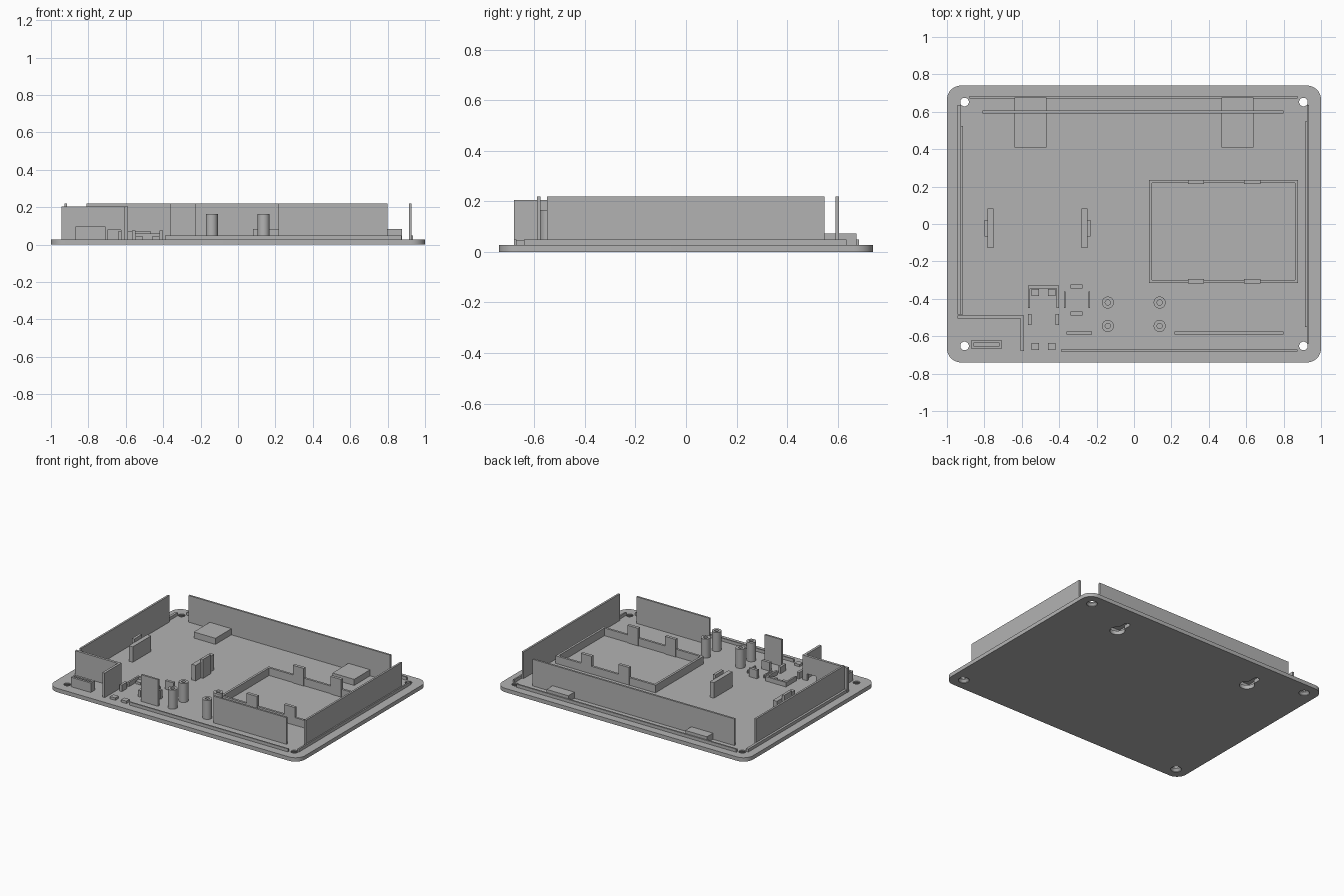
import bpy, bmesh, math
from mathutils import Vector, Matrix

cube = bpy.data.objects.get("Cube")
if cube:
    bpy.data.objects.remove(cube, do_unlink=True)

GREY = (0.45, 0.45, 0.45, 1)
grey = bpy.data.materials.new("plain grey")
grey.use_nodes = True
grey.diffuse_color = GREY
grey.node_tree.nodes["Principled BSDF"].inputs["Base Color"].default_value = GREY

FLOOR = 0.028   # top of the base plate
SINK = 0.02     # parts start slightly inside the plate
TALL = 0.22     # top of the outer walls


def finish(name, bm):
    bmesh.ops.recalc_face_normals(bm, faces=bm.faces)
    mesh = bpy.data.meshes.new(name)
    bm.to_mesh(mesh)
    bm.free()
    mesh.materials.append(grey)
    obj = bpy.data.objects.new(name, mesh)
    bpy.context.collection.objects.link(obj)
    return obj


def boxes(name, *specs):
    """One object from boxes given as x0, x1, y0, y1, top[, bottom]."""
    bm = bmesh.new()
    for x0, x1, y0, y1, top, *low in specs:
        bottom = low[0] if low else SINK
        size = Matrix.Diagonal((x1 - x0, y1 - y0, top - bottom, 1))
        mid = Vector(((x0 + x1) / 2, (y0 + y1) / 2, (top + bottom) / 2))
        bmesh.ops.create_cube(bm, size=1, matrix=Matrix.Translation(mid) @ size)
    return finish(name, bm)


def prism(name, outline, z0, z1):
    bm = bmesh.new()
    face = bm.faces.new([bm.verts.new((x, y, z0)) for x, y in outline])
    new = bmesh.ops.extrude_face_region(bm, geom=[face])["geom"]
    bmesh.ops.translate(bm, vec=(0, 0, z1 - z0),
                        verts=[v for v in new if isinstance(v, bmesh.types.BMVert)])
    return finish(name, bm)


def lathe(name, profile, x, y, closed=False, steps=32):
    bm = bmesh.new()
    vs = [bm.verts.new((r, 0, z)) for r, z in profile]
    edges = [bm.edges.new(p) for p in zip(vs, vs[1:])]
    if closed:
        edges.append(bm.edges.new((vs[-1], vs[0])))
    bmesh.ops.spin(bm, geom=vs + edges, axis=(0, 0, 1), cent=(0, 0, 0),
                   angle=math.tau, steps=steps)
    bmesh.ops.remove_doubles(bm, verts=bm.verts, dist=1e-5)
    bmesh.ops.translate(bm, verts=bm.verts, vec=(x, y, 0))
    return finish(name, bm)


def arc(cx, cy, r, a0, a1, n=10):
    angles = [math.radians(a0 + (a1 - a0) * i / n) for i in range(n + 1)]
    return [(cx + r * math.cos(a), cy + r * math.sin(a)) for a in angles]


def cut(obj, cutters):
    for c in cutters:
        c.hide_render = True
        mod = obj.modifiers.new("cut", 'BOOLEAN')
        mod.operation, mod.solver, mod.object = 'DIFFERENCE', 'EXACT', c
    bpy.context.view_layer.update()
    result = bpy.data.meshes.new_from_object(
        obj.evaluated_get(bpy.context.evaluated_depsgraph_get()))
    obj.modifiers.clear()
    obj.data = result
    for c in cutters:
        bpy.data.objects.remove(c, do_unlink=True)


def smooth(obj):
    bpy.ops.object.select_all(action='DESELECT')
    obj.select_set(True)
    bpy.context.view_layer.objects.active = obj
    bpy.ops.object.shade_smooth_by_angle(angle=math.radians(30))


# Base plate with rounded corners, countersunk screw holes and keyhole slots
R = 0.075
outline = []
for sx, sy, a in ((1, 1, 0), (-1, 1, 90), (-1, -1, 180), (1, -1, 270)):
    outline += arc(sx * (1 - R), sy * (0.74 - R), R, a, a + 90)
base = prism("base_plate", outline, 0, FLOOR)
cutters = []
for sx in (-1, 1):
    for sy in (-1, 1):
        cutters.append(lathe("screw_cutter", [(0, -0.01), (0.036, -0.01), (0.036, 0.004),
                       (0.023, 0.02), (0.023, 0.05), (0, 0.05)], sx * 0.906, sy * 0.652))
    kx = sx * 0.553
    keyhole = arc(kx, 0.49, 0.05, 115, 425, 28) + arc(kx, 0.585, 0.021, 0, 180)
    cutters.append(prism("keyhole_cutter", keyhole, -0.01, 0.05))
cut(base, cutters)
smooth(base)

# Hollow covers over the keyholes
for side, sx in (("right", -1), ("left", 1)):
    a, b = sorted((sx * 0.467, sx * 0.64))
    t = 0.015
    boxes(side + "_keyhole_cover",
          (a, b, 0.41, 0.675, 0.072, 0.058),
          (a, a + t, 0.41, 0.675, 0.06), (b - t, b, 0.41, 0.675, 0.06),
          (a + t, b - t, 0.41, 0.41 + t, 0.06), (a + t, b - t, 0.66, 0.675, 0.06))

# Tall outer walls
boxes("back_wall", (-0.81, 0.80, 0.592, 0.606, TALL))
boxes("left_wall", (0.913, 0.927, -0.55, 0.547, TALL))
boxes("right_wall", (-0.927, -0.913, -0.485, 0.525, TALL))
boxes("front_wall", (0.217, 0.80, -0.59, -0.576, TALL))
boxes("front_wall_short", (-0.36, -0.225, -0.59, -0.576, TALL))

# Low locating lip around the rim
LIP = 0.05
boxes("back_lip", (-0.88, 0.875, 0.672, 0.684, LIP))
boxes("front_lip", (-0.39, 0.875, -0.681, -0.671, LIP))
boxes("left_lip", (0.925, 0.936, -0.64, 0.635, LIP))
boxes("right_lip", (-0.943, -0.925, -0.485, 0.635, LIP))

# Corner partition with a cable opening
boxes("corner_partition",
      (-0.945, -0.697, -0.506, -0.488, 0.205),
      (-0.625, -0.588, -0.506, -0.488, 0.205),
      (-0.697, -0.625, -0.506, -0.488, 0.205, 0.078),
      (-0.606, -0.588, -0.68, -0.506, 0.205))

# Slotted block in the front corner
boxes("slotted_block",
      (-0.868, -0.708, -0.667, -0.651, 0.096),
      (-0.868, -0.708, -0.636, -0.62, 0.096),
      (-0.868, -0.858, -0.651, -0.636, 0.096),
      (-0.718, -0.708, -0.651, -0.636, 0.096),
      (-0.858, -0.718, -0.651, -0.636, 0.06))

# Battery tray and its clips
X0, X1, Y0, Y1, T, H = 0.08, 0.877, -0.316, 0.234, 0.016, 0.083
boxes("battery_tray",
      (X0, X1, Y0, Y0 + T, H), (X0, X1, Y1 - T, Y1, H),
      (X0, X0 + T, Y0 + T, Y1 - T, H), (X1 - T, X1, Y0 + T, Y1 - T, H))
for i, x in enumerate((0.332, 0.632)):
    for place, y in (("front", Y0 + 0.01), ("back", Y1 - 0.01)):
        boxes(f"{place}_tray_clip_{i + 1}", (x - 0.043, x + 0.043, y - 0.011, y + 0.011, 0.155))

# Facing pair of board holders
for name, x, s in (("outer", -0.767, -1), ("inner", -0.265, 1)):
    xs = sorted((x + s * 0.014, x + s * 0.033))
    boxes(name + "_board_holder", (x - 0.016, x + 0.016, -0.127, 0.083, 0.14))
    boxes(name + "_holder_clip", (*xs, -0.067, 0.022, 0.165))

# Hollow screw posts
for i, x in enumerate((-0.14, 0.137)):
    for j, y in enumerate((-0.545, -0.42)):
        post = lathe(f"screw_post_{i * 2 + j + 1}",
                     [(0.014, SINK), (0.032, SINK), (0.032, 0.165), (0.014, 0.165)],
                     x, y, closed=True)
        smooth(post)

# Connector cradle: U-shaped rib, side clips and support pads
boxes("connector_rib",
      (-0.567, -0.402, -0.344, -0.33, 0.06),
      (-0.567, -0.555, -0.45, -0.344, 0.06), (-0.414, -0.402, -0.45, -0.344, 0.06))
for name, x in (("right", -0.558), ("left", -0.411)):
    boxes(name + "_connector_clip", (x - 0.009, x + 0.009, -0.54, -0.48, 0.075))
for i, x in enumerate((-0.528, -0.44)):
    for j, y in enumerate((-0.655, -0.367)):
        boxes(f"support_pad_{i * 2 + j + 1}", (x - 0.021, x + 0.021, y - 0.019, y + 0.019, 0.045))

# Small module holder: two clips and two side ribs
for name, y in (("back", -0.334), ("front", -0.479)):
    boxes(name + "_module_clip", (-0.34, -0.275, y - 0.01, y + 0.01, 0.09))
for name, x in (("right", -0.37), ("left", -0.239)):
    boxes(name + "_module_rib", (x - 0.005, x + 0.005, -0.45, -0.36, 0.05))
